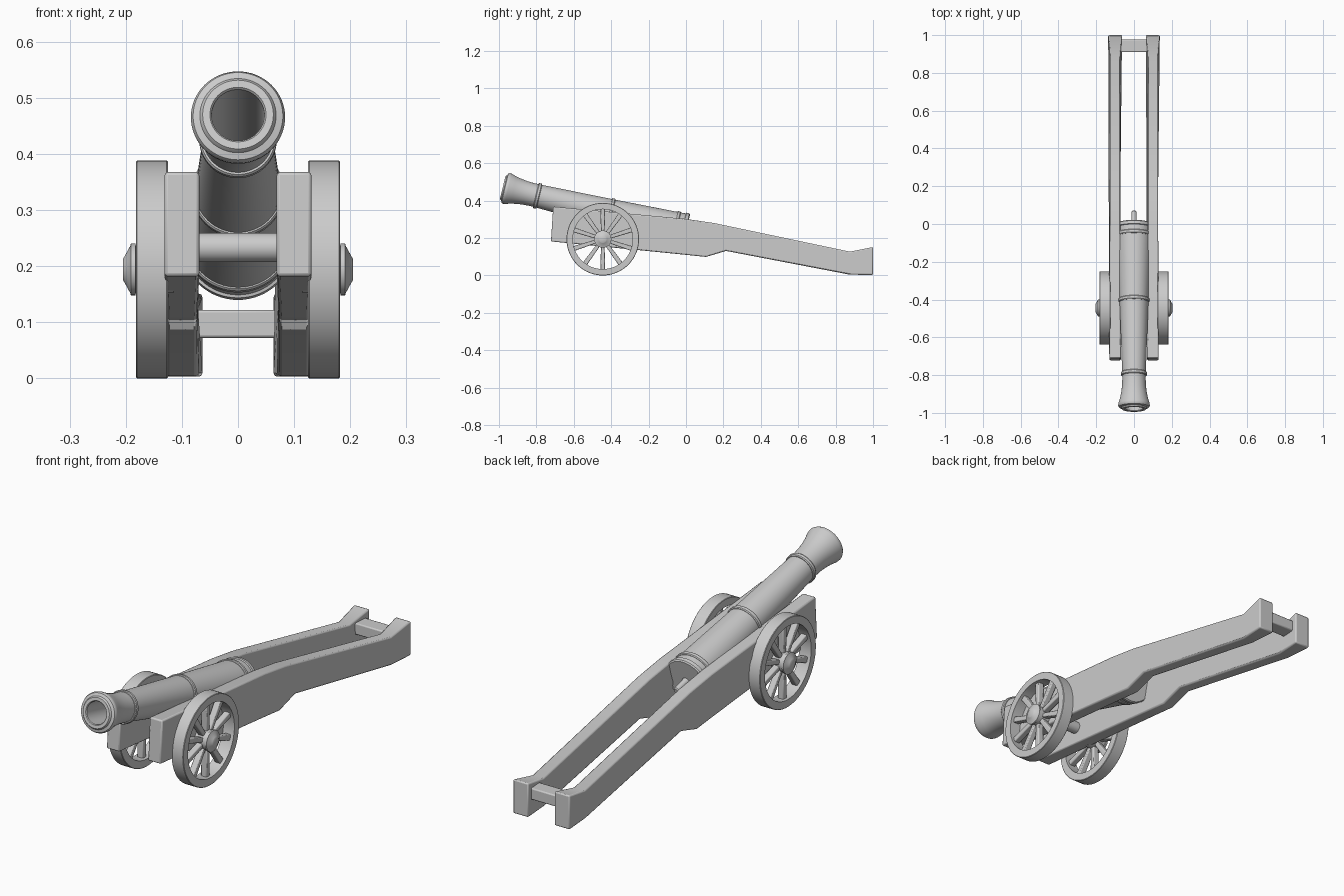
import bpy, bmesh, math
from mathutils import Matrix, Vector

if "Cube" in bpy.data.objects:
    bpy.data.objects.remove(bpy.data.objects["Cube"])


def finish(name, bm, bevel=0.0, angle=35):
    bmesh.ops.remove_doubles(bm, verts=bm.verts, dist=1e-5)
    bmesh.ops.recalc_face_normals(bm, faces=bm.faces)
    me = bpy.data.meshes.new(name)
    bm.to_mesh(me)
    bm.free()
    ob = bpy.data.objects.new(name, me)
    bpy.context.collection.objects.link(ob)
    if bevel:
        m = ob.modifiers.new("Bevel", 'BEVEL')
        m.width, m.segments, m.limit_method = bevel, 2, 'ANGLE'
    bpy.ops.object.select_all(action='DESELECT')
    ob.select_set(True)
    bpy.context.view_layer.objects.active = ob
    bpy.ops.object.shade_smooth_by_angle(angle=math.radians(angle))
    return ob


def lathe(name, profile, origin, axis, closed=False, n=64):
    """Revolve (distance along axis, radius) points around an axis."""
    bm = bmesh.new()
    rot = Vector(axis).to_track_quat('Z', 'Y').to_matrix().to_4x4()
    mat = Matrix.Translation(origin) @ rot
    rings = [[bm.verts.new(mat @ Vector((r * math.cos(2 * math.pi * i / n),
                                         r * math.sin(2 * math.pi * i / n), t)))
              for i in range(n)] for t, r in profile]
    pairs = list(zip(rings, rings[1:]))
    if closed:
        pairs.append((rings[-1], rings[0]))
    for a, b in pairs:
        for i in range(n):
            j = (i + 1) % n
            bm.faces.new((a[i], a[j], b[j], b[i]))
    bmesh.ops.dissolve_degenerate(bm, dist=1e-6, edges=bm.edges)
    return finish(name, bm)


def box(name, size, loc, bevel):
    bm = bmesh.new()
    bmesh.ops.create_cube(bm, size=1, matrix=Matrix.Translation(loc) @ Matrix.Diagonal((*size, 1)))
    return finish(name, bm, bevel)


# Barrel with flared muzzle, bore and breech
tilt = math.radians(13.5)
axis = Vector((0, math.cos(tilt), -math.sin(tilt)))
muzzle = Vector((0, -0.98, 0.470))
lathe("barrel", [
    (0.60, 0), (0.60, 0.047), (0.004, 0.047), (0, 0.050), (0, 0.063), (0.004, 0.066),
    (0.008, 0.068), (0.012, 0.080), (0.020, 0.084), (0.030, 0.083), (0.06, 0.074),
    (0.09, 0.068), (0.12, 0.064), (0.16, 0.062), (0.20, 0.0625), (0.60, 0.077),
    (0.95, 0.092), (0.985, 0.094), (0.987, 0.099), (1.003, 0.099), (1.008, 0.094), (1.008, 0)],
    muzzle, axis)

# Reinforcing rings
for i, (t, r) in enumerate([(0.192, 0.069), (0.592, 0.082), (0.948, 0.097)]):
    lathe(f"barrel_ring_{i + 1}", [
        (t - 0.010, r - 0.012), (t - 0.010, r - 0.003), (t - 0.006, r), (t + 0.006, r),
        (t + 0.010, r - 0.003), (t + 0.010, r - 0.012)], muzzle, axis, closed=True)

# Breech peg
lathe("breech_peg", [(1.0, 0), (1.0, 0.018), (1.02, 0.014), (1.075, 0.013), (1.08, 0.009), (1.08, 0)],
      muzzle, axis, n=24)

# Carriage rails, flared at the tail: outline in (y, z)
top = [(-0.71, 0.368), (0.0, 0.302), (0.15, 0.280), (0.877, 0.127), (1.0, 0.152)]
bottom = [(-0.722, 0.182), (0.0, 0.110), (0.107, 0.099), (0.214, 0.131), (0.877, 0.004), (1.0, 0.003)]
outline = bottom + top[::-1]
for side, s in (("left", -1), ("right", 1)):
    bm = bmesh.new()
    loops = []
    for d in (-1, 1):
        vs = []
        for y, z in outline:
            half = 0.037 if y > 0.95 else 0.028 if y > -0.1 else 0.031
            vs.append(bm.verts.new((s * (0.100 + d * half), y, z)))
        loops.append(vs)
        bm.faces.new(vs)
    n = len(outline)
    for i in range(n):
        j = (i + 1) % n
        bm.faces.new((loops[0][i], loops[0][j], loops[1][j], loops[1][i]))
    finish(f"{side}_rail", bm, 0.006)

# Cross members
lathe("front_crossbar", [(-0.08, 0), (-0.08, 0.026), (0.08, 0.026), (0.08, 0)],
      (0, -0.47, 0.233), (1, 0, 0), n=32)
box("rear_crossbar", (0.15, 0.066, 0.050), (0, 0.943, 0.097), 0.005)

# Wheels
for side, s in (("left", -1), ("right", 1)):
    c, ax = Vector((0, -0.445, 0.194)), (s, 0, 0)
    lathe(f"{side}_wheel_rim", [(0.125, 0.160), (0.125, 0.192), (0.127, 0.194), (0.180, 0.194),
                                (0.182, 0.192), (0.182, 0.160)], c, ax, closed=True)
    lathe(f"{side}_wheel_hub", [(0.115, 0), (0.115, 0.042), (0.182, 0.042), (0.183, 0.046),
                                (0.191, 0.046), (0.192, 0.042), (0.203, 0.022), (0.205, 0.019),
                                (0.205, 0)], c, ax, n=48)
    bm = bmesh.new()
    for k in range(10):
        spoke = bmesh.ops.create_cube(bm, size=1)["verts"]
        for v in spoke:
            outer = v.co.z > 0
            v.co = Vector((v.co.x * 0.028, v.co.y * (0.026 if outer else 0.019),
                           0.166 if outer else 0.03))
        mat = Matrix.Translation(c + Vector((s * 0.154, 0, 0))) @ Matrix.Rotation(math.tau * k / 10, 4, 'X')
        bmesh.ops.transform(bm, matrix=mat, verts=spoke)
    finish(f"{side}_wheel_spokes", bm, 0.004)
